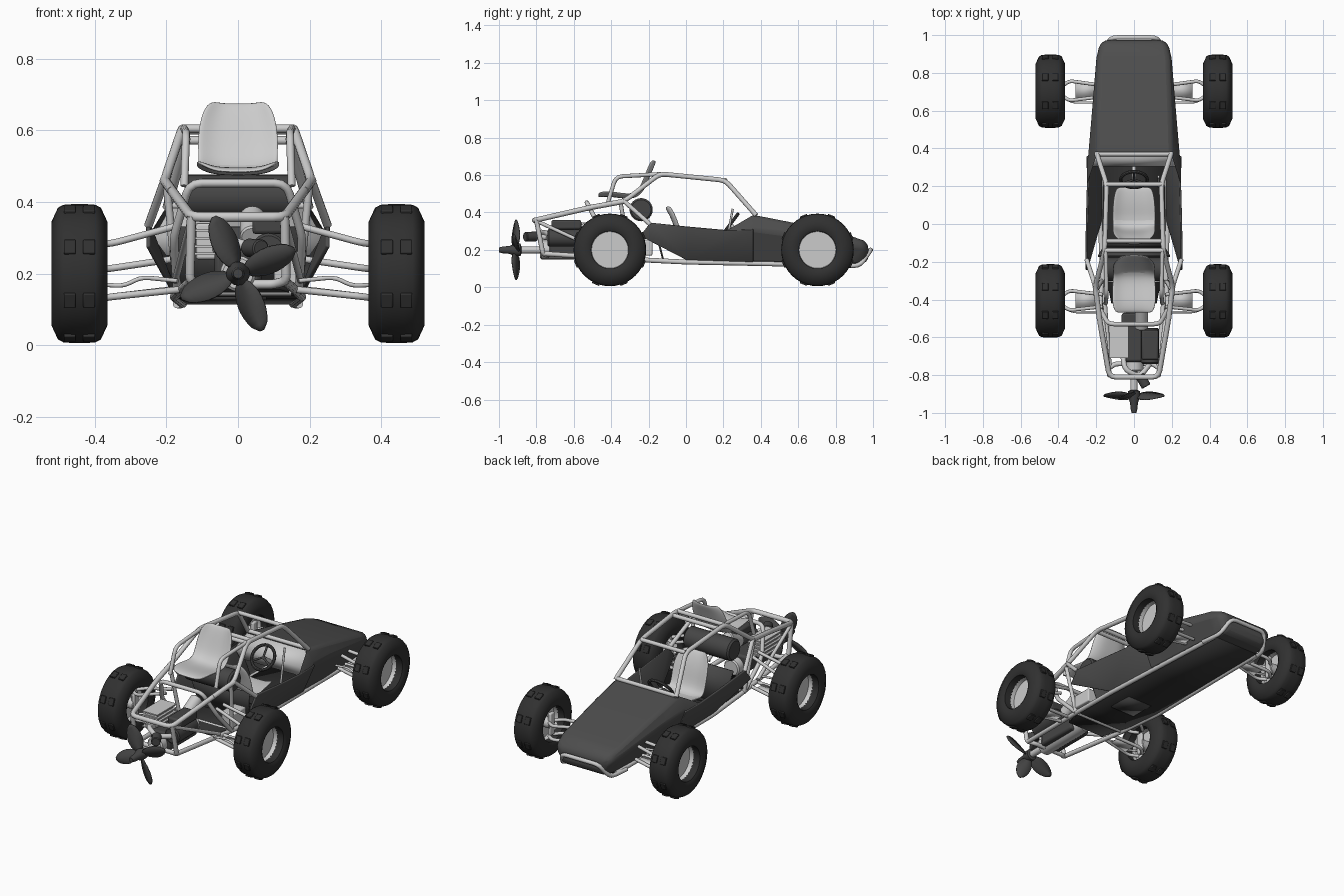
import bpy, bmesh, math
from mathutils import Vector, Matrix

if "Cube" in bpy.data.objects:
    bpy.data.objects.remove(bpy.data.objects["Cube"])

def mat(name, v):
    m = bpy.data.materials.new(name)
    m.diffuse_color = (v, v, v, 1)
    m.use_nodes = True
    m.node_tree.nodes["Principled BSDF"].inputs["Base Color"].default_value = m.diffuse_color
    return m
BODY, TYRE, DARK = mat("body_grey", .075), mat("rubber", .03), mat("dark_metal", .06)

def mesh(name, verts, faces, m=None, solid=0, bevel=0, sub=0):
    bm = bmesh.new()
    vs = [bm.verts.new(v) for v in verts]
    for f in faces:
        bm.faces.new([vs[i] for i in f])
    bmesh.ops.remove_doubles(bm, verts=bm.verts, dist=1e-5)
    bmesh.ops.recalc_face_normals(bm, faces=bm.faces)
    me = bpy.data.meshes.new(name)
    bm.to_mesh(me)
    bm.free()
    o = bpy.data.objects.new(name, me)
    bpy.context.collection.objects.link(o)
    if m: me.materials.append(m)
    if solid:
        k = o.modifiers.new("solid", 'SOLIDIFY'); k.thickness = solid; k.offset = 0
    if sub:
        k = o.modifiers.new("sub", 'SUBSURF'); k.levels = k.render_levels = sub
    if bevel:
        k = o.modifiers.new("bevel", 'BEVEL'); k.width = bevel; k.segments = 2; k.limit_method = 'ANGLE'
    return o

def box(name, c, s, m=None, bevel=.006, rot=None):
    vs = [Vector((x*s[0]/2, y*s[1]/2, z*s[2]/2)) for x in (-1, 1) for y in (-1, 1) for z in (-1, 1)]
    vs = [(rot @ v if rot else v) + Vector(c) for v in vs]
    return mesh(name, vs, [(0,1,3,2), (4,5,7,6), (0,1,5,4), (2,3,7,6), (0,2,6,4), (1,3,7,5)], m, bevel=bevel)

def lathe(name, prof, loc, axis, m=None, n=32, closed=False):
    # prof: (distance along axis, radius)
    q = Vector((0, 0, 1)).rotation_difference(Vector(axis))
    vs = [q @ Vector((r*math.cos(2*math.pi*i/n), r*math.sin(2*math.pi*i/n), a)) + Vector(loc)
          for a, r in prof for i in range(n)]
    P = len(prof)
    fs = [(p*n+i, p*n+(i+1) % n, (p+1) % P*n+(i+1) % n, (p+1) % P*n+i)
          for p in range(P if closed else P-1) for i in range(n)]
    if not closed:
        if prof[0][1] > 0: fs.append(tuple(range(n)))
        if prof[-1][1] > 0: fs.append(tuple(range((P-1)*n, P*n)))
    return mesh(name, vs, fs, m)

def rim(name, prof, c, s):  # open lathe ending in a disc
    n, vs, fs = 32, [], []
    for a, r in prof:
        vs += [c + Vector((s*a, r*math.cos(2*math.pi*i/n), r*math.sin(2*math.pi*i/n))) for i in range(n)]
    for p in range(len(prof)-1):
        fs += [(p*n+i, p*n+(i+1) % n, (p+1)*n+(i+1) % n, (p+1)*n+i) for i in range(n)]
    mesh(name, vs, fs + [tuple(range(len(vs)-n, len(vs)))])

def cyl(name, a, b, r, m=None, n=20):
    d = Vector(b) - Vector(a); L = d.length; c = r*.15
    return lathe(name, [(0, r-c), (c, r), (L-c, r), (L, r-c)], a, d.normalized(), m, n)

def tube(name, pts, r=.012, m=None, bend=.035):
    pts = [Vector(p) for p in pts]
    out = [pts[0]]
    for a, b, c in zip(pts, pts[1:], pts[2:]):
        k = min(bend, .4*(a-b).length, .4*(c-b).length)
        p, q = b+(a-b).normalized()*k, b+(c-b).normalized()*k
        out += [p*(1-t)**2 + b*2*t*(1-t) + q*t*t for t in (0, .33, .67, 1)]
    out.append(pts[-1])
    cu = bpy.data.curves.new(name, 'CURVE')
    cu.dimensions = '3D'; cu.bevel_depth = r; cu.bevel_resolution = 4; cu.use_fill_caps = True
    s = cu.splines.new('POLY')
    s.points.add(len(out)-1)
    for p, v in zip(s.points, out): p.co = (*v, 1)
    if m: cu.materials.append(m)
    bpy.context.collection.objects.link(bpy.data.objects.new(name, cu))

def hoop(name, half, **k):  # symmetric tube across the centre line
    tube(name, half + [(-x, y, z) for x, y, z in reversed(half)], **k)

def seat(name, rows, side):
    us, vs = (-1, -.6, 0, .6, 1), []
    for i, (y, z, w) in enumerate(rows):
        a, b = rows[max(i-1, 0)], rows[min(i+1, len(rows)-1)]
        n = Vector((0, a[1]-b[1], b[0]-a[0])).normalized()*side
        vs += [Vector((u*w, y, z)) + n*(.022 if abs(u) == 1 else 0) for u in us]
    fs = [(r*5+i, r*5+i+1, r*5+i+6, r*5+i+5) for r in range(len(rows)-1) for i in range(4)]
    mesh(name, vs, fs, solid=.013, sub=2)

# wheels with tread lugs, rims and hubs
half = [(.07, .1), (.078, .115), (.078, .145), (.06, .184), (.045, .192), (.02, .194)]
TYRE_P = half + [(-a, r) for a, r in reversed(half)]
for s in (1, -1):
    for end, wy in (("rear", .703), ("front", -.407)):
        c = Vector((s*.443, wy, .2))
        lathe(end + "_tyre", TYRE_P, c, (s, 0, 0), TYRE, 40, True)
        rim(end + "_rim", [(.073, .108), (.06, .103), (.005, .098)], c, s)
        rim(end + "_rim_inner", [(-.073, .108), (-.06, .103), (-.005, .098)], c, s)
        for k in range(8):
            R = Matrix.Rotation(math.radians(22.5+45*k), 3, 'X')
            for d in (-.027, .027):
                box("tread_lug", c + R @ Vector((d, 0, .193)), (.033, .042, .014), TYRE, .003, R)
        # hub, upright and suspension arms
        cyl("wheel_hub", c + Vector((-s*.06, 0, 0)), c, .03)
        box("wheel_upright", c + Vector((-s*.055, 0, 0)), (.022, .04, .13))
        # the end with the propeller has the higher upper arms
        xi, hi, ho = (.165, .335, .28) if end == "front" else (.185, .24, .21)
        for nm, zi, zo in (("upper", hi, ho), ("lower", .155, .13)):
            for d in (-.05, .055):
                tube(end + "_" + nm + "_arm", [(s*xi, wy+d*.6, zi), (s*.345, wy+d, zo+.006), (s*.39, wy+d*.3, zo)], .0095)
        tube(end + "_steering_rod", [(s*.17, wy-.06, .18), (s*.27, wy-.06, .19), (s*.32, wy-.06, .165), (s*.39, wy-.03, .17)], .006)
        mesh(end + "_arm_plate", [(s*.2, wy-.025, .153), (s*.2, wy+.03, .153), (s*.31, wy+.045, .139), (s*.31, wy-.04, .139)],
             [(0, 1, 2, 3)], solid=.006)

# nose and hood loft: y, then half section (x, z) bottom, shoulder, top
secs = [(.36, .172, .13, .247, .31, .2, .387), (.55, .17, .125, .23, .285, .195, .35), (.88, .15, .12, .203, .23, .182, .275),
        (.95, .14, .125, .187, .215, .165, .25), (.975, .12, .15, .155, .205, .135, .225)]
vs = []
for y, a, az, b, bz, c, cz in secs:
    vs += [(a, y, az), (b, y, bz), (c, y, cz), (-c, y, cz), (-b, y, bz), (-a, y, az)]
fs = [(k*6+i, k*6+(i+1) % 6, k*6+6+(i+1) % 6, k*6+6+i) for k in range(4) for i in range(6)] + [tuple(range(24, 30))]
for s, b, t in ((1, 1, 2), (-1, 4, 3)):  # sloping cowl cheeks beside the opening
    vs.append((s*.245, .22, .305)); fs.append((b, t, len(vs)-1))
mesh("hood", vs, fs, BODY, bevel=.018)

# side panels, floor pan, dashboard
prof = [(-.245, .275), (-.19, .345), (.0, .325), (.22, .305), (.36, .31), (.36, .13), (.02, .138)]
for s in (1, -1):
    mesh("side_panel", [(s*min(.251, .17+(z-.13)*.428+max(0, -y)*.08), y, z) for y, z in prof], [tuple(range(7))], BODY, solid=.012, bevel=.004)
out = [(.15, .88, .12), (.175, .36, .13), (.178, 0, .136), (.165, -.2, .145), (.12, -.42, .16)]
n = len(out)
mesh("floor_pan", out + [(-x, y, z) for x, y, z in out], [(i, i+1, n+i+1, n+i) for i in range(n-1)], TYRE, solid=.012)
mesh("floor_hatch", [(x, y, .136) for x, y in ((.08, -.1), (-.08, -.1), (-.08, .05), (.08, .05))], [(0, 1, 2, 3)], DARK, solid=.02)
mesh("dashboard", [(.19, .36, .38), (-.19, .36, .38), (-.235, .31, .3), (-.2, .31, .25), (.2, .31, .25), (.235, .31, .3)],
     [(0, 1, 2, 5), (2, 3, 4, 5)], solid=.012)
mesh("bulkhead", [(.19, -.17, .33), (-.19, -.17, .33), (-.16, -.12, .14), (.16, -.12, .14)], [(0, 1, 2, 3)], DARK, solid=.01)
box("side_box", (.14, -.24, .21), (.08, .12, .08))

# driver controls
ring = Vector((0, .235, .335))
lathe("steering_wheel", [(.009*math.sin(a*math.pi/4), .07+.009*math.cos(a*math.pi/4)) for a in range(8)],
      ring, (0, -.8, .6), DARK, 28, True)
for a in (90, 210, 330):
    d = Vector((math.cos(math.radians(a)), 0, 0)) + Vector((0, .6, .8))*math.sin(math.radians(a))
    tube("wheel_spoke", [ring, ring + d*.07], .006, DARK)
tube("steering_column", [ring, (0, .38, .23)], .01)
tube("gear_lever", [(.13, .2, .15), (.13, .25, .42)], .006)

# driver seat looks to +y, upper seat looks to -y
seat("driver_seat", [(.2, .22, .1), (.1, .22, .115), (.01, .2, .115), (-.035, .235, .112), (-.055, .32, .115),
                     (-.08, .385, .108), (-.108, .43, .07)], -1)
seat("upper_seat", [(-.47, .485, .1), (-.42, .495, .12), (-.31, .475, .115), (-.25, .49, .11), (-.215, .55, .115),
                    (-.185, .63, .108), (-.163, .677, .08)], 1)
cyl("fuel_tank", (-.15, -.24, .415), (.15, -.24, .415), .062, DARK, 24)

# roll cage and frame tubes
for s in (1, -1):
    tube("cage_rail", [(s*.198, .375, .385), (s*.145, .21, .572), (s*.155, -.14, .607), (s*.205, -.33, .46), (s*.185, -.5, .43)], .013)
    tube("seat_rail", [(s*.15, -.14, .605), (s*.145, -.375, .592), (s*.15, -.42, .445)], .011)
    tube("cage_strut", [(s*.205, -.33, .46), (s*.25, -.19, .335)], .012)
    tube("cage_brace", [(s*.2, -.35, .455), (s*.17, -.3, .15)], .011)
    tube("floor_rail", [(s*.13, -.76, .18), (s*.165, -.3, .15), (s*.178, 0, .135), (s*.155, .88, .117)], .013)
    tube("engine_strut", [(s*.13, -.8, .355), (s*.175, -.42, .18)], .01)
hoop("engine_frame_upper", [(.205, -.33, .46), (.18, -.52, .425), (.13, -.81, .358)], r=.014)
hoop("engine_frame_lower", [(.13, -.8, .36), (.135, -.765, .18), (.1, -.74, .17)], r=.013)
hoop("rear_cross_hoop", [(.17, -.3, .15), (.18, -.45, .3), (.135, -.53, .453)], r=.012)
for y, z, x in ((.21, .572, .145), (-.09, .6, .153), (-.14, .605, .155), (.37, .39, .195), (-.3, .15, .15)):
    hoop("frame_cross_bar", [(x, y, z)], r=.012)
hoop("nose_bumper", [(.17, .8, .115), (.155, .93, .115), (.12, .988, .2)], r=.012)

# engine
box("engine_block", (0, -.6, .215), (.13, .26, .1), DARK, .012)
cyl("crankcase", (0, -.78, .2), (0, -.42, .2), .05)
box("cylinder_head", (-.08, -.62, .29), (.075, .16, .1))
for k in range(5):
    box("cooling_fin", (-.08, -.62, .255+k*.022), (.1, .18, .007), None, 0)
cyl("muffler", (.085, -.74, .265), (.085, -.55, .265), .048, DARK)
box("air_box", (.085, -.64, .335), (.09, .16, .05), DARK, .01)
tube("exhaust_pipe", [(-.06, -.68, .26), (-.05, -.77, .3), (.03, -.81, .275), (.085, -.74, .265)], .014)
cyl("exhaust_tip", (.03, -.8, .272), (.065, -.86, .27), .026, DARK)
cyl("intake_pipe", (.04, -.55, .3), (.04, -.44, .36), .035)

# propeller shaft, spinner and blades
P = Vector((0, -.91, .2))
cyl("propeller_shaft", (0, -.93, .2), (0, -.74, .2), .019)
lathe("propeller_hub", [(0, .013), (.02, .018), (.055, .021), (.085, .033), (.115, .033), (.12, .02)], (0, -1, .2), (0, 1, 0), DARK, 20)
for k in range(4):
    R = Matrix.Rotation(math.radians(-23+90*k), 3, 'Y')
    vs = []
    for i in range(10):
        t = i/9
        w = .01 + .031*max(0, math.sin(math.pi*t**.9))**.7 if i < 9 else .006
        a = math.radians(38-20*t)
        vs += [P + R @ Vector((u*w*math.cos(a), u*w*math.sin(a), .018+.155*t)) for u in (-1, 0, 1)]
    mesh("propeller_blade", vs, [(i*3+j, i*3+j+1, i*3+j+4, i*3+j+3) for i in range(9) for j in (0, 1)], DARK, solid=.006)

# tubes to mesh, then smooth shading
objs = list(bpy.context.scene.objects)
for o in objs: o.select_set(o.type == 'CURVE')
bpy.context.view_layer.objects.active = next(o for o in objs if o.type == 'CURVE')
bpy.ops.object.convert(target='MESH')
for o in bpy.context.scene.objects: o.select_set(o.type == 'MESH')
bpy.ops.object.shade_smooth_by_angle(angle=math.radians(40))
